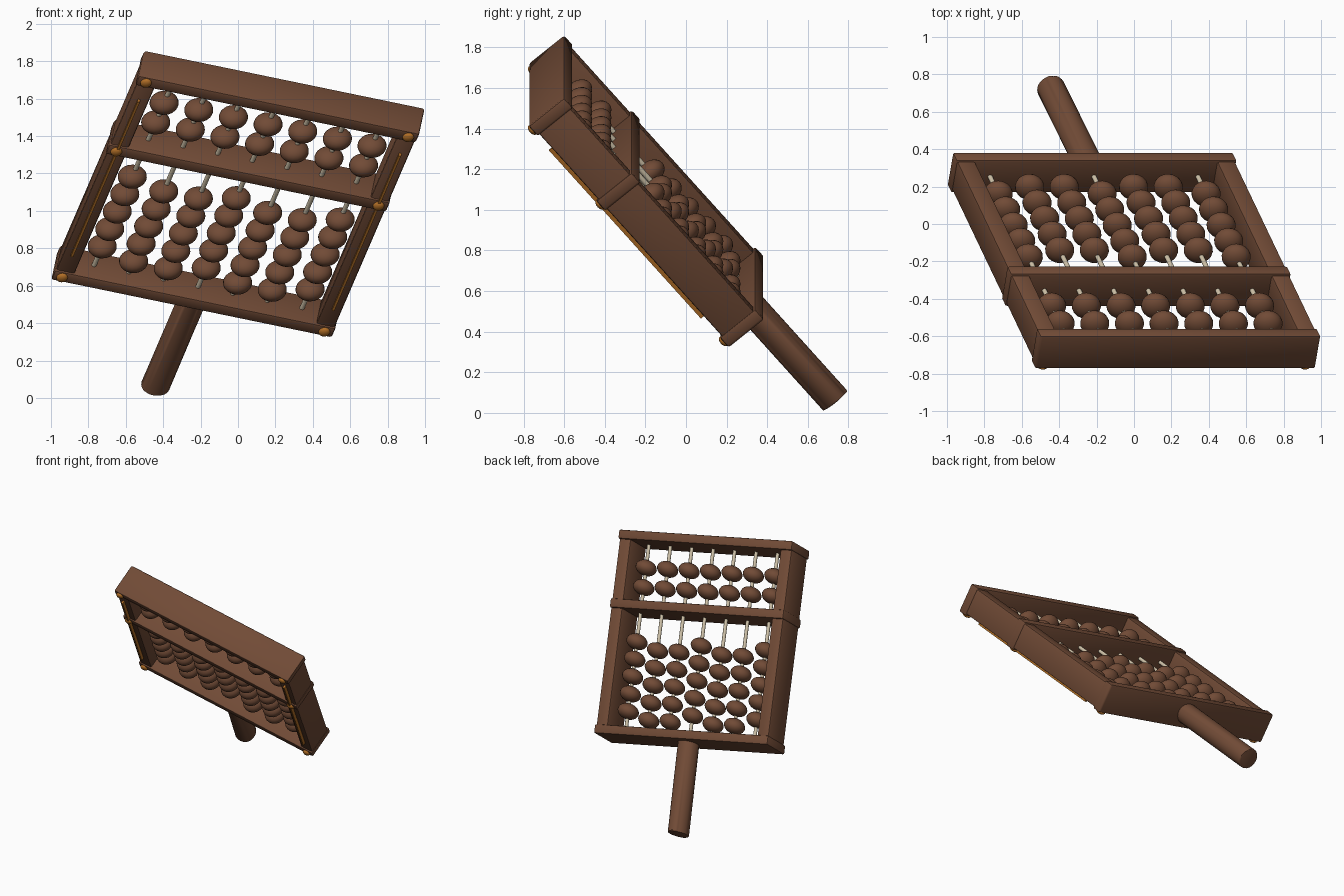
import bpy, bmesh
from mathutils import Matrix, Vector

cube = bpy.data.objects.get("Cube")
if cube:
    bpy.data.objects.remove(cube, do_unlink=True)

# Skewed frame of the leaning counter: width, length and depth edges
U, V, W = Vector((-1.5, 0, 0.31)), Vector((0.47, -0.985, 1.09)), Vector((0.03, 0.175, 0.14))
ORIGIN = Vector((-0.25, 0.21, 0.475))
WIDTH, LENGTH, DEPTH = U.length, V.length, W.length
LEAN = Matrix((U.normalized(), V.normalized(), W.normalized())).transposed().to_4x4()
HALF, MID = WIDTH / 2, DEPTH / 2


def material(name, color, rough=0.6):
    m = bpy.data.materials.new(name)
    m.use_nodes = True
    m.diffuse_color = (*color, 1)
    bsdf = m.node_tree.nodes["Principled BSDF"]
    bsdf.inputs["Base Color"].default_value = (*color, 1)
    bsdf.inputs["Roughness"].default_value = rough
    return m


WOOD = material("brown wood", (0.165, 0.07, 0.037))
ROD = material("pale rod", (0.6, 0.52, 0.38))
BRASS = material("brass", (0.45, 0.16, 0.02))


def finish(bm, name, mat):
    """Lean the local mesh into place and store it."""
    bm.transform(LEAN)
    bmesh.ops.recalc_face_normals(bm, faces=bm.faces)
    mesh = bpy.data.meshes.new(name)
    bm.to_mesh(mesh)
    bm.free()
    mesh.materials.append(mat)
    mesh.shade_smooth()
    mesh.set_sharp_from_angle(angle=0.7)
    return mesh


def place(mesh, name, pos):
    ob = bpy.data.objects.new(name, mesh)
    ob.location = ORIGIN + LEAN @ Vector(pos)
    bpy.context.collection.objects.link(ob)
    return ob


def box(name, pos, size, mat, bevel=0.012):
    bm = bmesh.new()
    bmesh.ops.create_cube(bm, size=1)
    bmesh.ops.scale(bm, vec=size, verts=bm.verts)
    if bevel:
        bmesh.ops.bevel(bm, geom=bm.edges[:], offset=bevel, segments=2,
                        profile=0.5, affect='EDGES')
    place(finish(bm, name, mat), name, pos)


def cylinder(name, radius, length, mat, sides, bevel=0):
    """Cylinder running along the length of the frame."""
    bm = bmesh.new()
    bmesh.ops.create_cone(bm, cap_ends=True, segments=sides, radius1=radius,
                          radius2=radius, depth=length)
    bm.transform(Matrix.Rotation(1.570796, 4, 'X'))
    if bevel:
        rims = [e for e in bm.edges if abs(e.verts[0].co.y - e.verts[1].co.y) < 1e-4]
        bmesh.ops.bevel(bm, geom=rims, offset=bevel, segments=2, profile=0.5, affect='EDGES')
    return finish(bm, name, mat)


def ellipsoid(name, size, mat, u=20, v=12):
    bm = bmesh.new()
    bmesh.ops.create_uvsphere(bm, u_segments=u, v_segments=v, radius=1)
    bm.transform(Matrix.Rotation(1.570796, 4, 'X'))
    bmesh.ops.scale(bm, vec=size, verts=bm.verts)
    return finish(bm, name, mat)


# Cross rails and the divider
RAIL = 0.07
rail_heights = {"bottom_rail": RAIL / 2, "divider": 0.64 * LENGTH, "top_rail": LENGTH - RAIL / 2}
for name, y in rail_heights.items():
    box(name, (0, y, MID), (WIDTH, RAIL, DEPTH), WOOD)

# Side rails, brass inlay strips and corner studs
stud = ellipsoid("stud", (0.03, 0.03, 0.018), BRASS, 16, 8)
for side, tag in ((-1, "left"), (1, "right")):
    box(tag + "_rail", (side * (HALF - 0.056), LENGTH / 2, MID),
        (0.1, LENGTH - 0.04, DEPTH - 0.024), WOOD)
    box(tag + "_strip", (side * (HALF - 0.053), 0.51 * LENGTH, 0.002),
        (0.014, 0.76 * LENGTH, 0.026), BRASS, 0)
    for name, y in rail_heights.items():
        place(stud, f"{tag}_{name}_stud", (side * (HALF - 0.05), y, -0.003))

# Handle
grip = 0.45 * LENGTH
place(cylinder("handle", 0.077, grip, WOOD, 32, 0.01), "handle", (0, 0.01 - grip / 2, MID))

# Rods with two upper and five lower beads each
rod = cylinder("rod", 0.013, LENGTH - RAIL, ROD, 12)
bead = ellipsoid("bead", (0.077, 0.058, 0.077), WOOD)
for i in range(-3, 4):
    x = i * 0.1235 * WIDTH
    place(rod, "rod", (x, LENGTH / 2, MID))
    first = 0.48 if i % 3 == 0 else 0.443
    levels = [0.842, 0.746] + [first - 0.0855 * k for k in range(5)]
    for level in levels:
        place(bead, "bead", (x, level * LENGTH, MID))
